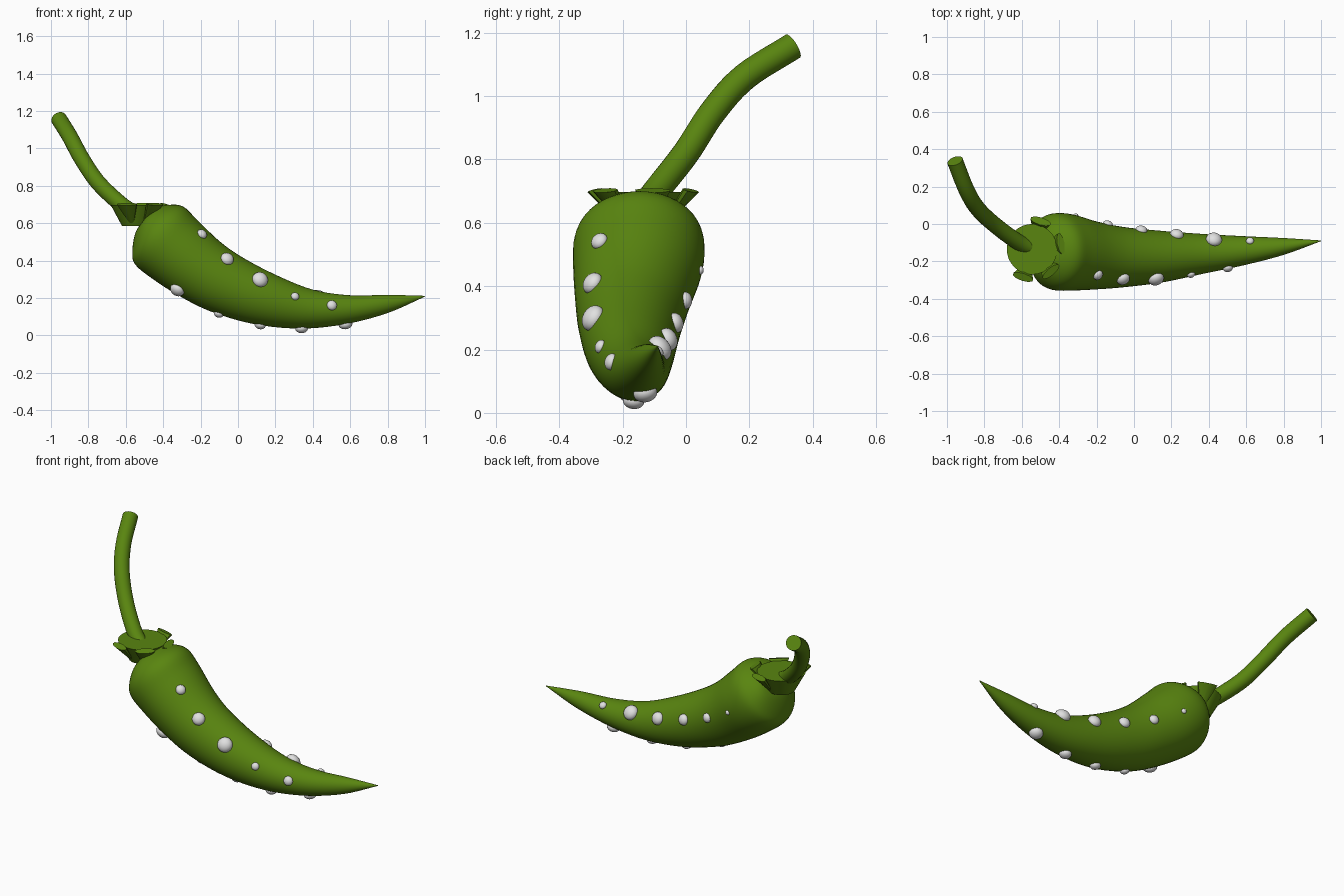
import bpy, bmesh, math
from mathutils import Vector, Matrix
from mathutils.bvhtree import BVHTree

if "Cube" in bpy.data.objects:
    bpy.data.objects.remove(bpy.data.objects["Cube"])


def material(name, rgb):
    m = bpy.data.materials.new(name)
    m.diffuse_color = (*rgb, 1)
    m.use_nodes = True
    m.node_tree.nodes["Principled BSDF"].inputs["Base Color"].default_value = m.diffuse_color
    return m


GREEN = material("pepper green", (0.10, 0.235, 0.005))
WHITE = material("pale white", (0.75, 0.75, 0.75))


def finish(bm, name, mat, angle=40):
    bmesh.ops.recalc_face_normals(bm, faces=bm.faces)
    me = bpy.data.meshes.new(name)
    bm.to_mesh(me)
    bm.free()
    me.materials.append(mat)
    ob = bpy.data.objects.new(name, me)
    bpy.context.collection.objects.link(ob)
    bpy.ops.object.select_all(action='DESELECT')
    bpy.context.view_layer.objects.active = ob
    ob.select_set(True)
    bpy.ops.object.shade_smooth_by_angle(angle=math.radians(angle))
    return ob


def spline(pts, steps):
    """Catmull-Rom resampling of points with any number of components."""
    pts = [Vector(p) for p in pts]
    p = [2 * pts[0] - pts[1]] + pts + [2 * pts[-1] - pts[-2]]
    out = []
    for i in range(1, len(p) - 2):
        a, b, c, d = p[i - 1:i + 3]
        for s in range(steps):
            t = s / steps
            out.append(0.5 * (2 * b + (c - a) * t + (2 * a - 5 * b + 4 * c - d) * t * t
                              + (3 * b - a - 3 * c + d) * t ** 3))
    return out + [pts[-1]]


def loft(bm, rings):
    """Skin a list of vertex rings and cap both ends."""
    vs = [[bm.verts.new(co) for co in r] for r in rings]
    n = len(vs[0])
    for a, b in zip(vs, vs[1:]):
        for i in range(n):
            bm.faces.new((a[i], a[(i + 1) % n], b[(i + 1) % n], b[i]))
    bm.faces.new(vs[0])
    bm.faces.new(vs[-1])


def ellipse(c, u, v, n):
    return [c + u * math.cos(2 * math.pi * i / n) + v * math.sin(2 * math.pi * i / n)
            for i in range(n)]


# Pod: stations of upper edge x, z, lower edge x, z, centre y, half width
stations = [
    (-0.500, 0.622, -0.506, 0.614, -0.14, 0.005),
    (-0.455, 0.672, -0.548, 0.550, -0.14, 0.110),
    (-0.380, 0.697, -0.565, 0.450, -0.145, 0.175),
    (-0.295, 0.690, -0.550, 0.380, -0.148, 0.205),
    (-0.220, 0.620, -0.460, 0.305, -0.152, 0.204),
    (-0.100, 0.505, -0.320, 0.215, -0.168, 0.182),
    (0.020, 0.420, -0.150, 0.130, -0.177, 0.162),
    (0.200, 0.325, 0.080, 0.062, -0.175, 0.139),
    (0.400, 0.245, 0.330, 0.037, -0.160, 0.107),
    (0.600, 0.215, 0.570, 0.060, -0.143, 0.078),
    (0.800, 0.217, 0.800, 0.120, -0.120, 0.045),
    (1.000, 0.212, 1.000, 0.208, -0.090, 0.002)]
bm = bmesh.new()
rings = []
for tx, tz, bx, bz, cy, hw in spline(stations, 5):
    c = Vector(((tx + bx) / 2, cy, (tz + bz) / 2))
    rings.append(ellipse(c, Vector(((tx - bx) / 2, 0, (tz - bz) / 2)), Vector((0, hw, 0)), 48))
loft(bm, rings)
bmesh.ops.recalc_face_normals(bm, faces=bm.faces)
surface = BVHTree.FromBMesh(bm)
finish(bm, "pepper_pod", GREEN, 60)

# Stem: tube along a bent path
path = spline([(-0.55, -0.13, 0.65), (-0.63, -0.09, 0.705), (-0.75, 0.0, 0.82),
               (-0.838, 0.085, 0.95), (-0.897, 0.185, 1.06), (-0.957, 0.337, 1.157)], 6)
bm = bmesh.new()
rings = []
for i, p in enumerate(path):
    t = (path[min(i + 1, len(path) - 1)] - path[max(i - 1, 0)]).normalized()
    u = t.cross(Vector((1, -1, 0))).normalized()
    rings.append(ellipse(p, u * 0.043, t.cross(u) * 0.043, 24))
loft(bm, rings)
finish(bm, "stem", GREEN)

# Calyx: flat-topped cone widening upwards
hub = Vector((-0.545, -0.135, 0))
bm = bmesh.new()
loft(bm, [ellipse(hub + Vector((0, 0, z)), Vector((r, 0, 0)), Vector((0, r, 0)), 32)
          for z, r in ((0.585, 0.075), (0.697, 0.135))])
finish(bm, "calyx", GREEN)

# Sepals: flattened wedges leaning out round the calyx
for k, deg in enumerate((73, 11, -50, -108)):
    a = math.radians(deg)
    out = Vector((math.cos(a), math.sin(a), 0))
    side = Vector((-math.sin(a), math.cos(a), 0))
    bm = bmesh.new()
    up = Vector((0, 0, 1))
    loft(bm, [ellipse(hub + out * r + up * z, (out - up * 0.35) * th, side * w, 10)
              for r, z, th, w in ((0.075, 0.60, 0.006, 0.012), (0.157, 0.702, 0.02, 0.058))])
    finish(bm, "sepal_%d" % (k + 1), GREEN)

# Bumps: x, y, z, radius, seated on the nearest point of the pod
bumps = [
    (-0.18, -0.285, 0.555, 0.028), (-0.05, -0.31, 0.42, 0.036), (0.125, -0.31, 0.31, 0.043),
    (0.31, -0.285, 0.215, 0.022), (0.505, -0.25, 0.165, 0.027),
    (-0.33, -0.26, 0.235, 0.040), (-0.10, -0.20, 0.125, 0.026), (0.12, -0.18, 0.062, 0.030),
    (0.34, -0.165, 0.035, 0.034), (0.575, -0.128, 0.06, 0.038),
    (-0.31, 0.045, 0.45, 0.014), (-0.14, 0.0, 0.355, 0.027), (0.04, -0.03, 0.285, 0.032),
    (0.23, -0.05, 0.235, 0.037), (0.43, -0.07, 0.215, 0.043), (0.62, -0.085, 0.20, 0.021)]
for k, (x, y, z, r) in enumerate(bumps):
    loc, normal, _, _ = surface.find_nearest(Vector((x, y, z)))
    bm = bmesh.new()
    bmesh.ops.create_uvsphere(bm, u_segments=20, v_segments=12, radius=r)
    turn = normal.to_track_quat('Z', 'Y').to_matrix().to_4x4()
    bm.transform(Matrix.Translation(loc) @ turn @ Matrix.Diagonal((1, 1, 0.75, 1)))
    finish(bm, "bump_%d" % (k + 1), WHITE, 60)
